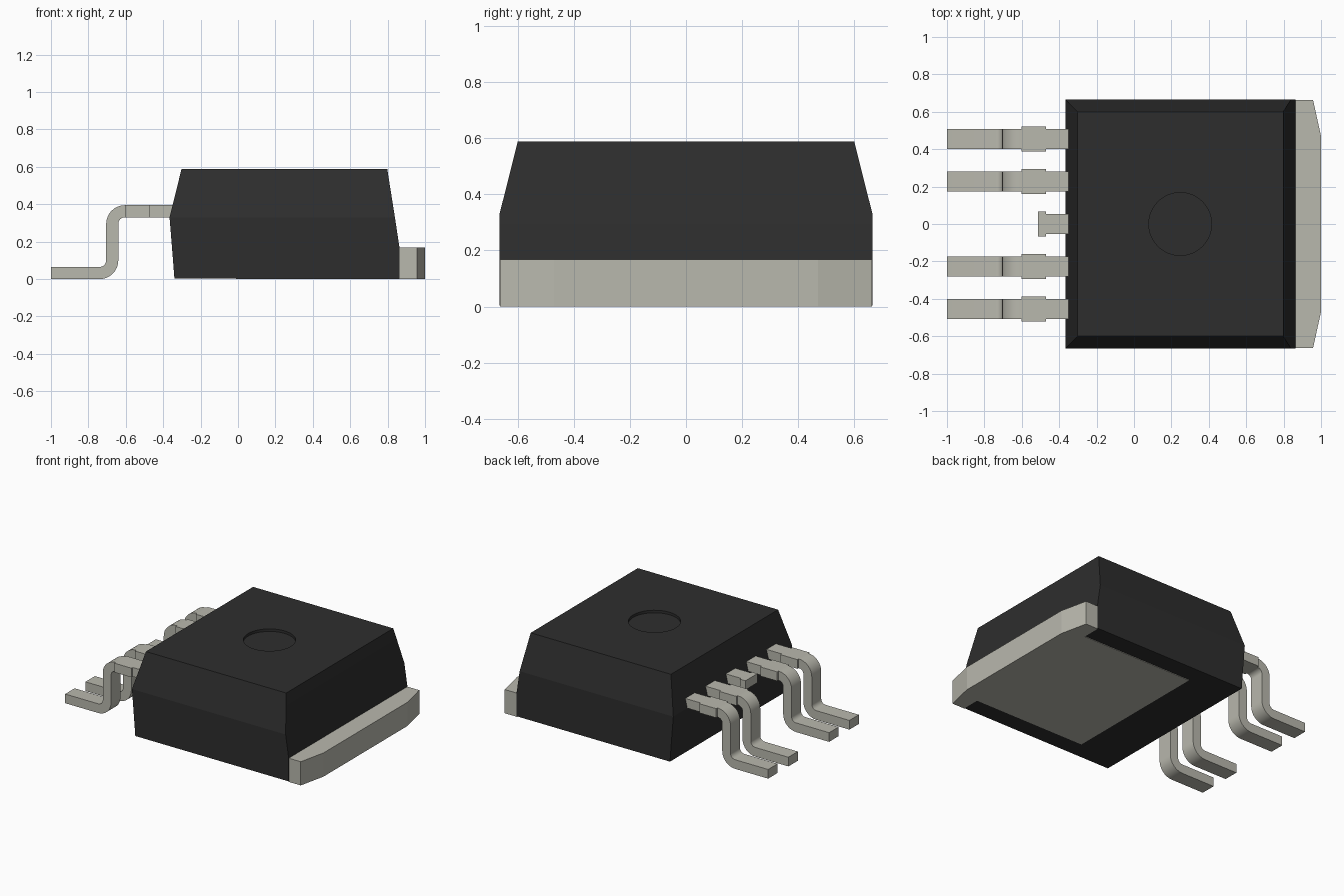
import bpy, bmesh, math

if "Cube" in bpy.data.objects:
    bpy.data.objects.remove(bpy.data.objects["Cube"])

def material(name, rgb):
    m = bpy.data.materials.new(name)
    m.diffuse_color = (*rgb, 1)
    m.use_nodes = True
    m.node_tree.nodes["Principled BSDF"].inputs["Base Color"].default_value = m.diffuse_color
    return m

BLACK = material("black plastic", (0.027, 0.027, 0.027))
METAL = material("tinned metal", (0.485, 0.48, 0.42))

def finish(name, bm, mat):
    bmesh.ops.recalc_face_normals(bm, faces=bm.faces[:])
    me = bpy.data.meshes.new(name)
    bm.to_mesh(me)
    bm.free()
    me.materials.append(mat)
    ob = bpy.data.objects.new(name, me)
    bpy.context.collection.objects.link(ob)
    return ob

def activate(ob):
    bpy.ops.object.select_all(action='DESELECT')
    ob.select_set(True)
    bpy.context.view_layer.objects.active = ob

# Moulded body: stacked rectangles (z, x min, x max, half depth)
bm = bmesh.new()
rings = []
for z, x0, x1, h in [(0.004, -0.34, 0.863, 0.665), (0.17, -0.353, 0.863, 0.665),
                     (0.33, -0.366, 0.839, 0.665), (0.588, -0.302, 0.798, 0.60)]:
    rings.append([bm.verts.new(p) for p in
                  [(x0, -h, z), (x1, -h, z), (x1, h, z), (x0, h, z)]])
for a, b in zip(rings, rings[1:]):
    for i in range(4):
        j = (i + 1) % 4
        bm.faces.new((a[i], a[j], b[j], b[i]))
bm.faces.new(rings[0])
bm.faces.new(rings[-1])
body = finish("body", bm, BLACK)

# Shallow round recess in the top
bpy.ops.mesh.primitive_cylinder_add(vertices=48, radius=0.168, depth=0.1,
                                    location=(0.247, 0, 0.588 + 0.05 - 0.018))
cutter = bpy.context.object
cutter.name = "recess_cutter"
cutter.hide_render = True
cutter.data.materials.append(BLACK)
activate(body)
mod = body.modifiers.new("recess", 'BOOLEAN')
mod.operation = 'DIFFERENCE'
mod.solver = 'EXACT'
mod.object = cutter
bpy.ops.object.modifier_apply(modifier=mod.name)
bpy.data.objects.remove(cutter)
activate(body)
bpy.ops.object.shade_smooth_by_angle(angle=math.radians(10))

# Heat tab: chamfered plate with a narrower pad under the body
half = [(-0.01, 0.535), (0.86, 0.535), (0.86, 0.664), (0.957, 0.664), (1.0, 0.47)]
outline = half + [(x, -y) for x, y in reversed(half)]
bm = bmesh.new()
base = bm.faces.new([bm.verts.new((x, y, 0)) for x, y in outline])
ext = bmesh.ops.extrude_face_region(bm, geom=[base])
for v in ext["geom"]:
    if isinstance(v, bmesh.types.BMVert):
        v.co.z = 0.168
finish("heat_tab", bm, METAL)

# Leads: flat strip swept along stations (lower point, upper point, half width)
Z0, Z1, NARROW, WIDE = 0.33, 0.395, 0.053, 0.067

def flat(x, w):
    return ((x, Z0), (x, Z1), w)

def bend(cx, cz, start, end, r_low, r_up):
    out = []
    for i in range(9):
        a = math.radians(start + (end - start) * i / 8)
        c, s = math.cos(a), math.sin(a)
        out.append(((cx + r_low * c, cz + r_low * s),
                    (cx + r_up * c, cz + r_up * s), NARROW))
    return out

def lead(name, y, stations):
    bm = bmesh.new()
    loops = []
    for (lx, lz), (ux, uz), w in stations:
        loops.append([bm.verts.new(p) for p in
                      [(lx, y - w, lz), (lx, y + w, lz), (ux, y + w, uz), (ux, y - w, uz)]])
    for a, b in zip(loops, loops[1:]):
        step = abs(a[0].co.x - b[0].co.x) + abs(a[0].co.z - b[0].co.z) < 1e-6
        for i in ((1, 3) if step else range(4)):
            j = (i + 1) % 4
            bm.faces.new((a[i], a[j], b[j], b[i]))
    bm.faces.new(loops[0])
    bm.faces.new(loops[-1])
    ob = finish(name, bm, METAL)
    activate(ob)
    bpy.ops.object.shade_smooth_by_angle(angle=math.radians(30))

root = [flat(-0.34, NARROW), flat(-0.47, NARROW), flat(-0.47, WIDE)]
formed = (root + [flat(-0.602, WIDE), flat(-0.602, NARROW)]
          + bend(-0.605, 0.295, 90, 180, 0.035, 0.10)
          + bend(-0.74, 0.10, 0, -90, 0.10, 0.035)
          + [((-1.0, 0.0), (-1.0, 0.065), NARROW)])
for n, y in enumerate((-0.455, -0.228, 0.228, 0.455), 1):
    lead(f"lead_{n}", y, formed)
lead("cut_lead", 0, root + [flat(-0.513, WIDE)])
